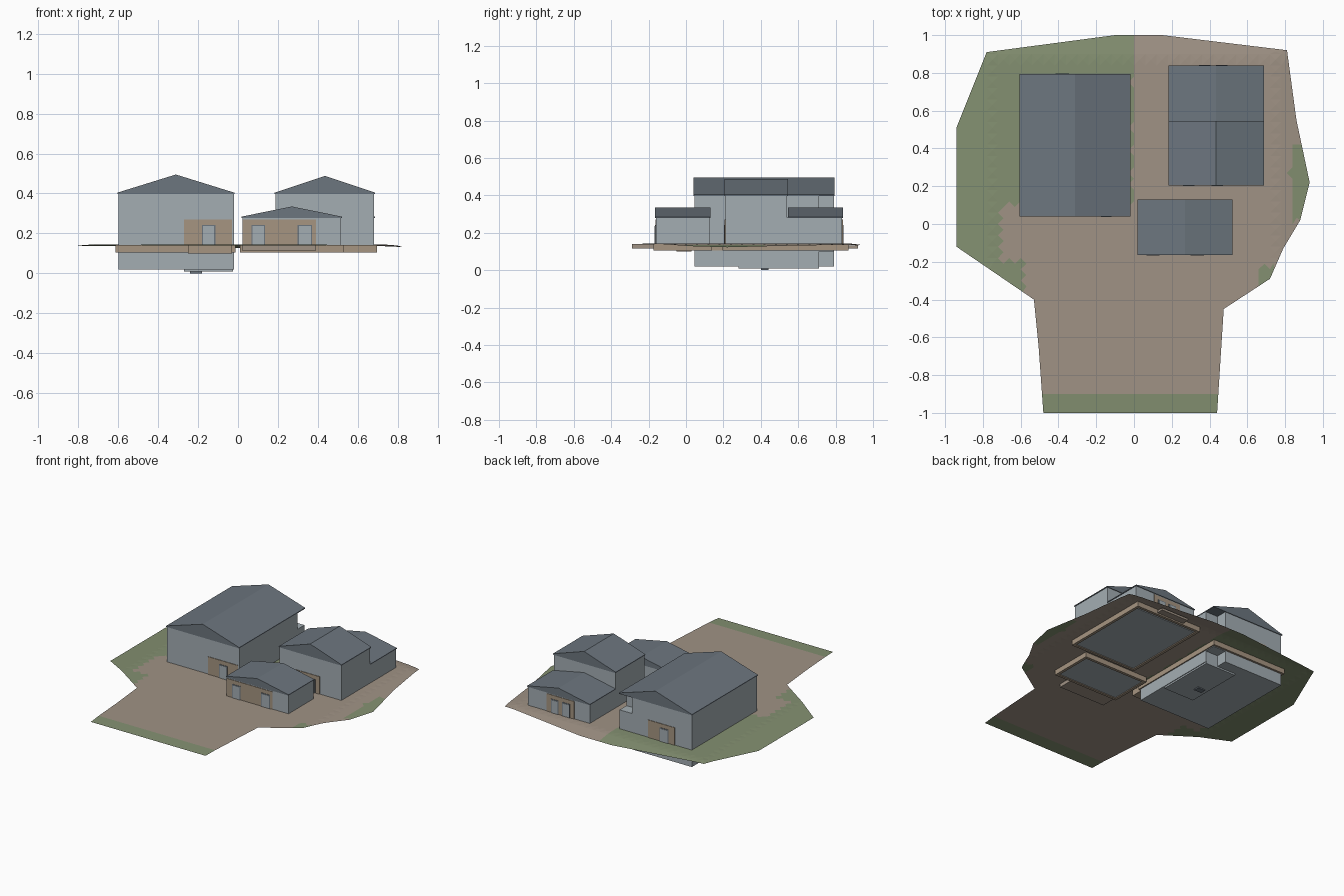
import bpy, bmesh
from mathutils import Vector

cube = bpy.data.objects.get("Cube")
if cube:
    bpy.data.objects.remove(cube, do_unlink=True)


def material(name, r, g, b):
    m = bpy.data.materials.new(name)
    m.use_nodes = True
    m.diffuse_color = (r, g, b, 1)
    m.node_tree.nodes["Principled BSDF"].inputs["Base Color"].default_value = (r, g, b, 1)
    return m


WALL = material("pale grey wall", .37, .42, .45)
ROOF = material("slate roof", .15, .18, .21)
TAN = material("tan masonry", .38, .30, .22)
DIRT = material("dirt", .35, .29, .235)
GRASS = material("grass", .23, .28, .165)
GROUND = .143


def finish(name, bm, *mats):
    mesh = bpy.data.meshes.new(name)
    bm.to_mesh(mesh)
    bm.free()
    for m in mats:
        mesh.materials.append(m)
    ob = bpy.data.objects.new(name, mesh)
    bpy.context.collection.objects.link(ob)
    return ob


def prism(name, outline, offset, mat):
    """Extrude a flat closed outline along an offset."""
    bm = bmesh.new()
    face = bm.faces.new([bm.verts.new(p) for p in outline])
    ext = bmesh.ops.extrude_face_region(bm, geom=[face])
    moved = [v for v in ext["geom"] if isinstance(v, bmesh.types.BMVert)]
    bmesh.ops.translate(bm, verts=moved, vec=offset)
    if face.is_valid is False or len(bm.faces) < len(outline) + 2:
        bm.faces.new([v for v in bm.verts if v not in moved])
    bmesh.ops.recalc_face_normals(bm, faces=bm.faces)
    return finish(name, bm, mat)


def box(name, x0, x1, y0, y1, z0, z1, mat):
    return prism(name, [(x0, y0, z0), (x1, y0, z0), (x1, y1, z0), (x0, y1, z0)],
                 (0, 0, z1 - z0), mat)


def gable_roof(name, x0, x1, y0, y1, eave, ridge):
    mid = (x0 + x1) / 2
    prism(name, [(x0, y0, eave), (x1, y0, eave), (x1, y0, eave + .006),
                 (mid, y0, ridge), (x0, y0, eave + .006)], (0, y1 - y0, 0), ROOF)


def footing(name, x0, x1, y0, y1):
    """Ring of low walls under the ground around a floor slab."""
    t, z0, z1 = .02, .105, GROUND - .002
    box(name + "_footing_left", x0, x0 + t, y0, y1, z0, z1, TAN)
    box(name + "_footing_right", x1 - t, x1, y0, y1, z0, z1, TAN)
    box(name + "_footing_front", x0 + t, x1 - t, y0, y0 + t, z0, z1, TAN)
    box(name + "_footing_back", x0 + t, x1 - t, y1 - t, y1, z0, z1, TAN)
    box(name + "_floor", x0 + .05, x1 - .05, y0 + .05, y1 - .05, .132, z1, WALL)


def entrance(name, x0, x1, y, side, doors):
    """Tan facing plate with framed doors; side is -1 for front, 1 for back."""
    def plate(part, a, b, top, depth, mat):
        box(name + part, a, b, min(y, y + side * depth), max(y, y + side * depth),
            GROUND, top, mat)
    plate("_facing", x0, x1, .27, .004, TAN)
    for i, (a, b) in enumerate(doors):
        plate(f"_door_frame_{i}", a - .006, b + .006, .242, .006, ROOF)
        plate(f"_door_{i}", a, b, .236, .008, WALL)


# Ground sheet, cut into a grid and sagging toward its rim
outline = [(-.48, -1), (.44, -1), (.475, -.45), (.72, -.29), (.79, -.13), (.88, .02),
           (.93, .22), (.86, .55), (.81, .92), (.15, 1), (-.1, 1), (-.78, .91),
           (-.94, .51), (-.94, -.12), (-.53, -.4), (-.505, -.65)]
bm = bmesh.new()
bm.faces.new([bm.verts.new((x, y, GROUND)) for x, y in outline])
step = .06
for axis in (Vector((1, 0, 0)), Vector((0, 1, 0))):
    for i in range(-16, 17):
        bmesh.ops.bisect_plane(bm, geom=bm.verts[:] + bm.edges[:] + bm.faces[:],
                               plane_co=axis * (i * step), plane_no=axis)
bmesh.ops.poke(bm, faces=bm.faces[:])
for v in bm.verts:
    x, y = v.co.x, v.co.y
    sag = max(0, abs(x) - .76) * .12 + max(0, y - .88) * .14 + max(0, -.9 - y) * .04
    v.co.z -= sag


def is_grass(c):
    if c.y < -.9 or (c.x > .83 and .03 < c.y < .42):
        return True
    if c.x > .66 and c.y < -.22:
        return True
    if c.y > .1:
        return c.x < -.01
    return c.x < (-.71 if c.y > -.2 else -.58) and c.y > -.45


for f in bm.faces:
    f.material_index = int(is_grass(f.calc_center_median()))
bmesh.ops.recalc_face_normals(bm, faces=bm.faces)
finish("ground", bm, DIRT, GRASS)

# Large hall: basement and walls share a notched back corner under the roof
hall = [(-.6, .045), (-.02, .045), (-.02, .71), (-.12, .71), (-.12, .79), (-.6, .79)]
prism("hall_walls", [(x, y, .02) for x, y in hall], (0, 0, .382), WALL)
gable_roof("hall_roof", -.605, -.018, .04, .795, .398, .495)
box("hall_corner_block", -.12, -.02, .71, .79, .1, .28, WALL)
box("hall_footing", -.615, -.012, .03, .805, .105, GROUND - .002, TAN)
box("hall_lower_slab", -.27, -.025, .28, .71, .008, .02, WALL)
box("hall_floor_hatch", -.24, -.18, .4, .44, 0, .008, ROOF)
entrance("hall_front", -.27, -.03, .045, -1, [(-.175, -.12)])
entrance("hall_back", -.465, -.25, .79, 1, [(-.41, -.35)])

# Rear house: tall front half and low back half
box("house_tall_walls", .187, .682, .21, .54, .11, .402, WALL)
gable_roof("house_tall_roof", .183, .687, .205, .545, .398, .488)
box("house_low_walls", .187, .682, .54, .835, .11, .282, WALL)
gable_roof("house_low_roof", .183, .687, .545, .84, .278, .335)
footing("house", .165, .697, .195, .87)
entrance("house_front", .2, .51, .21, -1, [(.26, .32), (.41, .47)])
entrance("house_back", .31, .53, .835, 1, [(.35, .4), (.44, .49)])

# Small front cottage
box("cottage_walls", .022, .517, -.16, .125, .11, .282, WALL)
gable_roof("cottage_roof", .018, .521, -.165, .13, .278, .335)
footing("cottage", .01, .53, -.175, .14)
entrance("cottage_front", .022, .39, -.16, -1, [(.073, .13), (.305, .365)])

# Buried door steps
box("cottage_step", .02, .39, -.29, -.175, .115, GROUND - .003, DIRT)
box("hall_step", -.25, -.03, -.05, .03, .1, GROUND - .003, TAN)
box("house_step", .31, .53, .87, .92, .115, GROUND - .012, DIRT)
